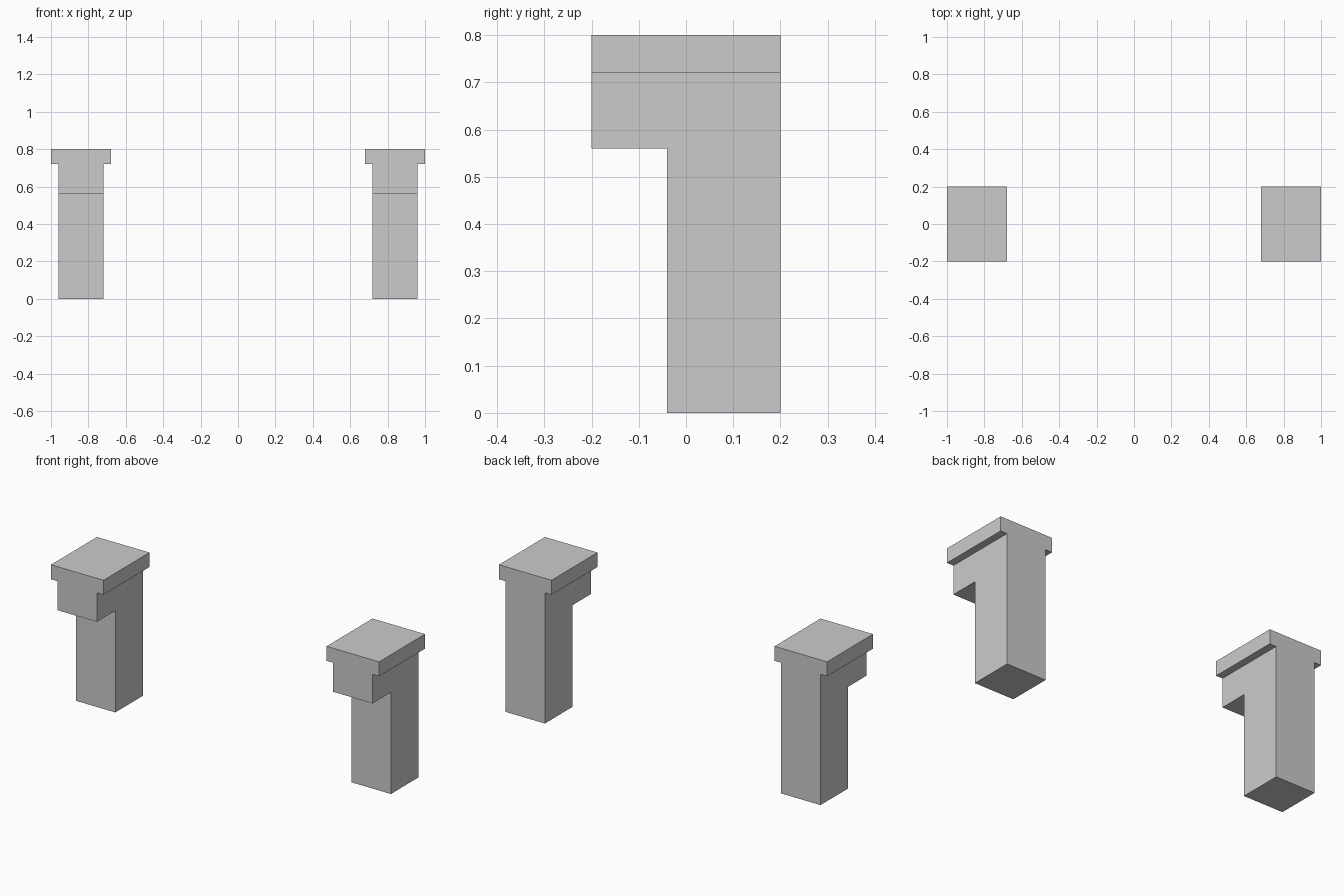
import bpy, bmesh
from mathutils import Vector

if "Cube" in bpy.data.objects:
    bpy.data.objects.remove(bpy.data.objects["Cube"])

DEPTH = 0.2          # half depth along y
STEP_Y = -0.04       # front face of the lower post
STEP_Z = 0.56        # underside of the front overhang


def build_post_mesh():
    bm = bmesh.new()
    # T-shaped head: capped block profile, extruded front to back
    half = [(0.12, STEP_Z), (0.12, 0.72), (0.16, 0.72), (0.16, 0.80)]
    profile = half + [(-x, z) for x, z in reversed(half)]
    face = bm.faces.new([bm.verts.new((x, -DEPTH, z)) for x, z in profile])
    ext = bmesh.ops.extrude_face_region(bm, geom=[face], use_keep_orig=True)
    verts = [v for v in ext["geom"] if isinstance(v, bmesh.types.BMVert)]
    bmesh.ops.translate(bm, verts=verts, vec=(0, 2 * DEPTH, 0))

    # Lower post: pull the rear part of the underside down to the ground
    bmesh.ops.bisect_plane(bm, geom=bm.verts[:] + bm.edges[:] + bm.faces[:],
                           plane_co=(0, STEP_Y, 0), plane_no=(0, 1, 0))
    under = min(bm.faces, key=lambda f: (
        f.calc_center_median() - Vector((0, 0.08, STEP_Z))).length)
    ext = bmesh.ops.extrude_face_region(bm, geom=[under])
    verts = [v for v in ext["geom"] if isinstance(v, bmesh.types.BMVert)]
    bmesh.ops.translate(bm, verts=verts, vec=(0, 0, -STEP_Z))

    # Merge coplanar faces and tidy normals
    bmesh.ops.recalc_face_normals(bm, faces=bm.faces)
    bmesh.ops.dissolve_limit(bm, angle_limit=0.01, verts=bm.verts, edges=bm.edges)
    bmesh.ops.recalc_face_normals(bm, faces=bm.faces)
    mesh = bpy.data.meshes.new("bracket_post")
    bm.to_mesh(mesh)
    bm.free()
    return mesh


# Two identical posts, one at each side
post_mesh = build_post_mesh()
for name, x in (("left_post", -0.84), ("right_post", 0.84)):
    post = bpy.data.objects.new(name, post_mesh)
    post.location.x = x
    bpy.context.collection.objects.link(post)
